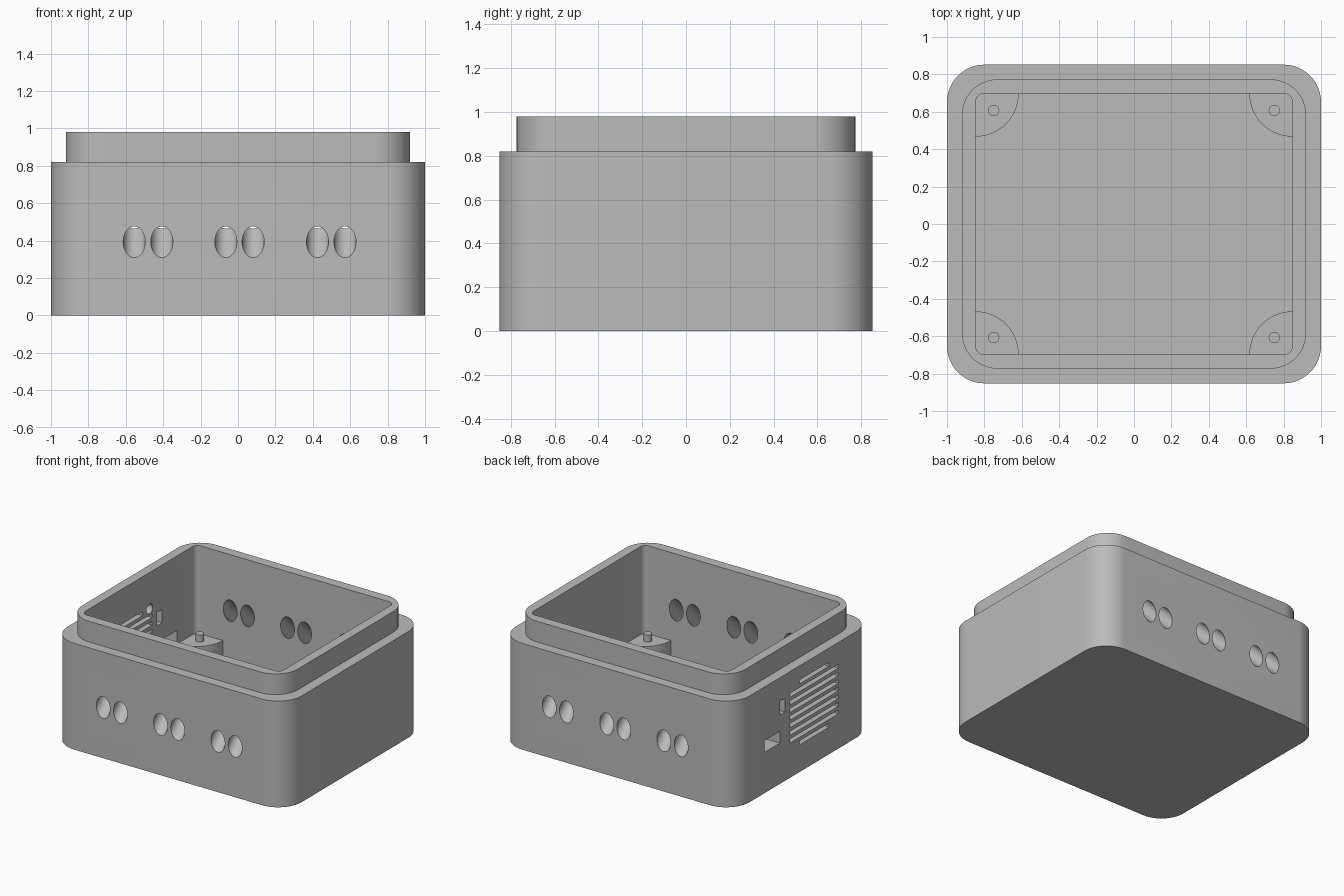
import bpy, bmesh
from math import sin, cos, pi
from mathutils import Matrix, Vector

cube = bpy.data.objects.get("Cube")
if cube:
    bpy.data.objects.remove(cube, do_unlink=True)

# Single plastic colour
grey = bpy.data.materials.new("grey_plastic")
grey.use_nodes = True
tone = (0.5, 0.5, 0.5, 1)
grey.diffuse_color = tone
grey.node_tree.nodes["Principled BSDF"].inputs["Base Color"].default_value = tone


def make_object(name, bm):
    bmesh.ops.recalc_face_normals(bm, faces=bm.faces)
    mesh = bpy.data.meshes.new(name)
    bm.to_mesh(mesh)
    bm.free()
    mesh.materials.append(grey)
    obj = bpy.data.objects.new(name, mesh)
    bpy.context.collection.objects.link(obj)
    return obj


def select(obj):
    bpy.ops.object.select_all(action='DESELECT')
    obj.select_set(True)
    bpy.context.view_layer.objects.active = obj


def smooth(obj):
    select(obj)
    bpy.ops.object.shade_smooth_by_angle(angle=pi / 6)


def rounded_ring(bm, hx, hy, r, z, steps=12):
    """Ring of vertices around a rounded rectangle."""
    ring = []
    for corner, (sx, sy) in enumerate([(1, 1), (-1, 1), (-1, -1), (1, -1)]):
        for i in range(steps + 1):
            a = (corner + i / steps) * pi / 2
            ring.append(bm.verts.new((sx * (hx - r) + r * cos(a),
                                      sy * (hy - r) + r * sin(a), z)))
    return ring


def add_box(bm, x, y, z, size):
    bmesh.ops.create_cube(bm, size=1, matrix=Matrix.Translation((x, y, z)) @ Matrix.Diagonal((*size, 1)))


def add_cylinder(bm, centre, axis, r, length, sides=40):
    turn = Vector(axis).to_track_quat('Z', 'Y').to_matrix().to_4x4()
    bmesh.ops.create_cone(bm, cap_ends=True, segments=sides, radius1=r, radius2=r,
                          depth=length, matrix=Matrix.Translation(centre) @ turn)


# Case: outer wall, ledge, raised lip and cavity as one stack of rings
bm = bmesh.new()
sections = [(1, .852, .2, 0), (1, .852, .2, .82), (.92, .773, .19, .82),
            (.92, .773, .19, .98), (.847, .697, .045, .98), (.847, .697, .045, .15)]
rings = [rounded_ring(bm, *s) for s in sections]
for low, high in zip(rings, rings[1:]):
    for i in range(len(low)):
        j = (i + 1) % len(low)
        bm.faces.new((low[i], low[j], high[j], high[i]))
bm.faces.new(rings[0][::-1])
bm.faces.new(rings[-1])
case = make_object("case", bm)

# Cutters for every opening
bm = bmesh.new()
# Slanted cable holes, in pairs, through front and back walls
for side in (-1, 1):
    for x in (-.555, -.407, -.065, .081, .425, .572):
        add_cylinder(bm, (x, side * .776, .468), (0, -side, 1), .059, .5)
# Ventilation slots in the right-hand wall, short at top and bottom
vent_y, vent_z, pitch = -.135, .46, .0588
for row in range(-4, 5):
    width = .36 if abs(row) == 4 else .59
    add_box(bm, -.92, vent_y, vent_z + row * pitch, (.3, width, .03))
# Fan screw holes, blind from the inside
for sy in (-1, 1):
    for sz in (-1, 1):
        add_cylinder(bm, (-.87, vent_y + sy * .265, vent_z + sz * .24), (1, 0, 0), .038, .14, 24)
# Connector port and small slot
add_box(bm, -.92, .375, .36, (.3, .185, .09))
add_box(bm, -.92, .253, .585, (.3, .062, .105))
cutter = make_object("opening_cutter", bm)
cutter.hide_render = True

select(case)
cut = case.modifiers.new("openings", 'BOOLEAN')
cut.operation = 'DIFFERENCE'
cut.solver = 'EXACT'
cut.object = cutter
bpy.ops.object.modifier_apply(modifier=cut.name)
bpy.data.objects.remove(cutter, do_unlink=True)
smooth(case)

# Quarter-round corner posts with locating pins
for sx, side in ((1, "left"), (-1, "right")):
    for sy, end in ((1, "back"), (-1, "front")):
        bm = bmesh.new()
        outline = [(.87, .72), (.87, .467)]
        outline += [(.847 - .23 * sin(a), .697 - .23 * cos(a))
                    for a in (i * pi / 32 for i in range(17))]
        outline.append((.617, .72))
        base = bm.faces.new([bm.verts.new((sx * x, sy * y, .14)) for x, y in outline])
        top = bmesh.ops.extrude_face_region(bm, geom=[base])["geom"]
        bmesh.ops.translate(bm, vec=(0, 0, .16),
                            verts=[v for v in top if isinstance(v, bmesh.types.BMVert)])
        smooth(make_object(f"{end}_{side}_post", bm))

        bm = bmesh.new()
        add_cylinder(bm, (sx * .75, sy * .607, .32), (0, 0, 1), .03, .07, 24)
        smooth(make_object(f"{end}_{side}_pin", bm))
